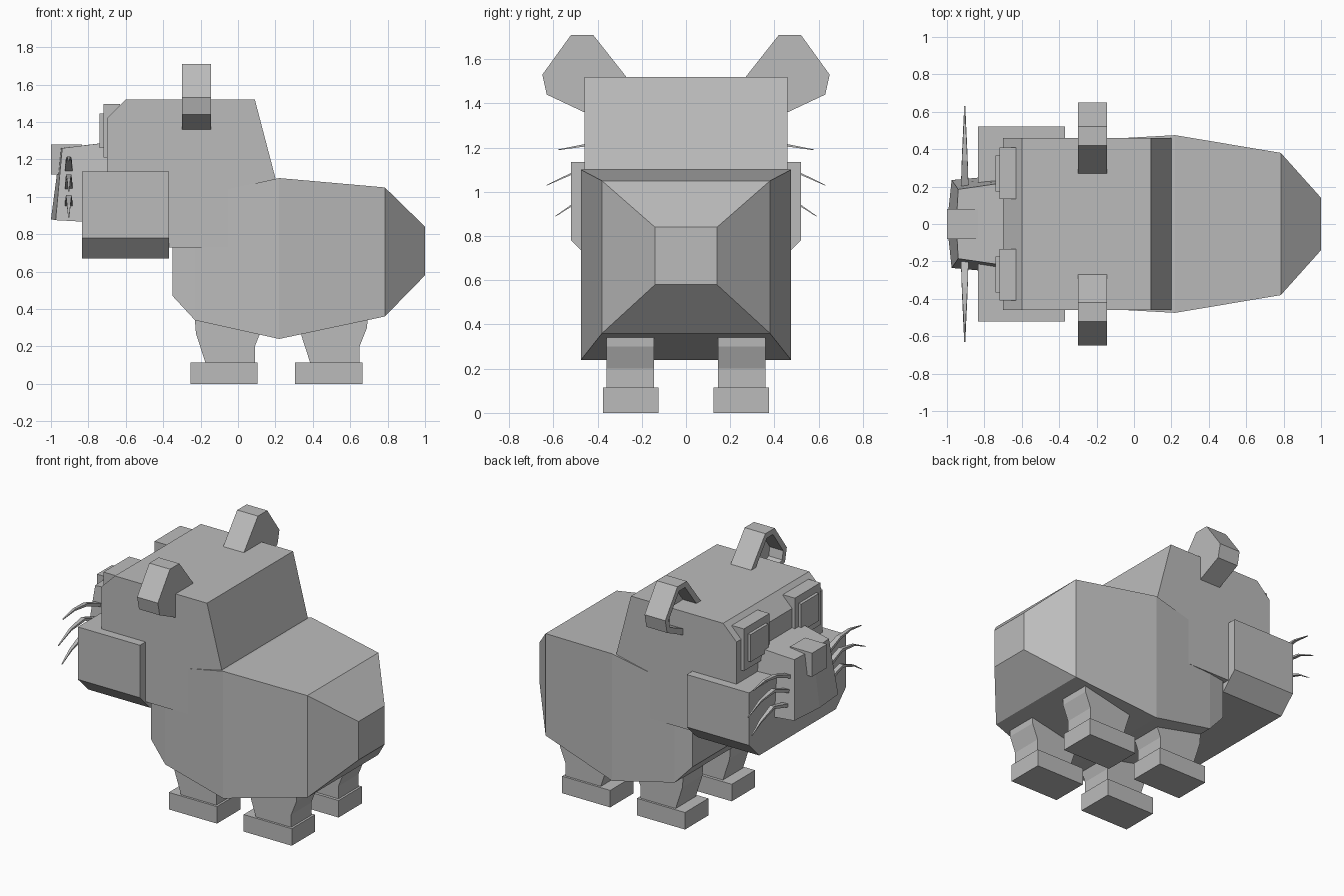
import bpy
import bmesh
from mathutils import Vector

if "Cube" in bpy.data.objects:
    bpy.data.objects.remove(bpy.data.objects["Cube"], do_unlink=True)

grey = bpy.data.materials.new("plain_grey")
grey.use_nodes = True
grey.diffuse_color = (0.5, 0.5, 0.5, 1)
grey.node_tree.nodes["Principled BSDF"].inputs["Base Color"].default_value = (0.5, 0.5, 0.5, 1)


def loft(name, rings, edit=None):
    """Bridge matching rings of points, cap both ends, keep faces flat."""
    bm = bmesh.new()
    loops = [[bm.verts.new(p) for p in ring] for ring in rings]
    for a, b in zip(loops, loops[1:]):
        for i in range(len(a)):
            j = (i + 1) % len(a)
            bm.faces.new((a[i], a[j], b[j], b[i]))
    bm.faces.new(loops[0])
    bm.faces.new(loops[-1])
    bmesh.ops.recalc_face_normals(bm, faces=bm.faces)
    if edit:
        edit(bm)
    mesh = bpy.data.meshes.new(name)
    bm.to_mesh(mesh)
    bm.free()
    mesh.materials.append(grey)
    obj = bpy.data.objects.new(name, mesh)
    bpy.context.collection.objects.link(obj)
    return obj


def prism_y(name, profile, y0, y1):
    """Extrude an (x, z) profile along y."""
    return loft(name, [[(x, y, z) for x, z in profile] for y in (y0, y1)])


def prism_x(name, profile, x0, x1, edit=None):
    """Extrude a (y, z) profile along x."""
    return loft(name, [[(x, y, z) for y, z in profile] for x in (x0, x1)], edit)


def box(name, x0, x1, y0, y1, z0, z1):
    return prism_x(name, [(y0, z0), (y1, z0), (y1, z1), (y0, z1)], x0, x1)


def hollow_front(bm):
    """Sink a rimmed recess into the face that looks forward."""
    face = min(bm.faces, key=lambda f: f.normal.x)
    bmesh.ops.inset_region(bm, faces=[face], thickness=0.04)
    face = bmesh.ops.extrude_discrete_faces(bm, faces=[face])["faces"][0]
    bmesh.ops.translate(bm, verts=face.verts, vec=Vector((0.1, 0, 0)))


# Body: x, half width, bottom, top
sections = [(-0.35, 0.43, 0.47, 0.95), (-0.23, 0.45, 0.34, 1.0),
            (0.22, 0.475, 0.24, 1.1), (0.785, 0.38, 0.36, 1.05),
            (1.0, 0.14, 0.58, 0.84)]
loft("body", [[(x, -w, lo), (x, w, lo), (x, w, hi), (x, -w, hi)]
              for x, w, lo, hi in sections])

# Head and jowls
prism_y("head", [(-0.7, 0.73), (-0.7, 1.42), (-0.6, 1.52), (0.09, 1.52),
                 (0.2, 1.1), (0.08, 0.73)], -0.46, 0.46)
prism_x("jowls", [(-0.41, 0.67), (0.41, 0.67), (0.52, 0.78), (0.52, 1.135),
                  (-0.52, 1.135), (-0.52, 0.78)], -0.835, -0.37)

# Snout with a slightly pointed front, and nose
loft("snout", [
    [(-0.7, -0.26, 0.86), (-0.975, -0.235, 0.875), (-1.0, 0, 0.88),
     (-0.975, 0.235, 0.875), (-0.7, 0.26, 0.86)],
    [(-0.7, -0.22, 1.29), (-0.94, -0.185, 1.26), (-0.95, 0, 1.26),
     (-0.94, 0.185, 1.26), (-0.7, 0.22, 1.29)]])
box("nose", -1.0, -0.835, -0.08, 0.08, 1.12, 1.28)

# Ear outline, leg outline and whisker paths
ear = [(0.27, 1.52), (0.42, 1.71), (0.52, 1.71), (0.65, 1.53),
       (0.63, 1.44), (0.46, 1.36), (0.38, 1.36), (0.27, 1.45)]
leg = [(-0.17, 0.1), (0.09, 0.1), (0.09, 0.2), (0.13, 0.3), (0.135, 0.4),
       (-0.235, 0.4), (-0.225, 0.27)]
whiskers = {
    "upper": [(0.18, 1.14), (0.34, 1.2), (0.46, 1.21), (0.58, 1.19)],
    "middle": [(0.18, 1.04), (0.36, 1.11), (0.5, 1.09), (0.63, 1.03)],
    "lower": [(0.18, 0.95), (0.37, 1.0), (0.5, 0.95), (0.59, 0.89)]}

for side, s in (("right", 1), ("left", -1)):
    # Ears
    prism_x(side + "_ear", [(s * y, z) for y, z in ear], -0.3, -0.145, hollow_front)

    # Eyes: frame and raised centre
    box(side + "_eye_frame", -0.72, -0.63, s * 0.135, s * 0.41, 1.21, 1.495)
    box(side + "_eye", -0.74, -0.7, s * 0.175, s * 0.365, 1.26, 1.445)

    # Legs and feet
    for end, dx in (("front", 0), ("rear", 0.56)):
        prism_y(f"{end}_{side}_leg", [(x + dx, z) for x, z in leg], s * 0.145, s * 0.36)
        box(f"{end}_{side}_foot", dx - 0.255, dx + 0.105, s * 0.125, s * 0.375, 0, 0.115)

    # Whiskers tapering to thin tips
    for row, path in whiskers.items():
        rings = []
        for i, (y, z) in enumerate(path):
            w = 0.021 - 0.006 * i
            t = w * 0.6
            rings.append([(-0.905 - w, s * y, z - t), (-0.905 + w, s * y, z - t),
                          (-0.905 + w, s * y, z + t), (-0.905 - w, s * y, z + t)])
        loft(f"{side}_{row}_whisker", rings)
